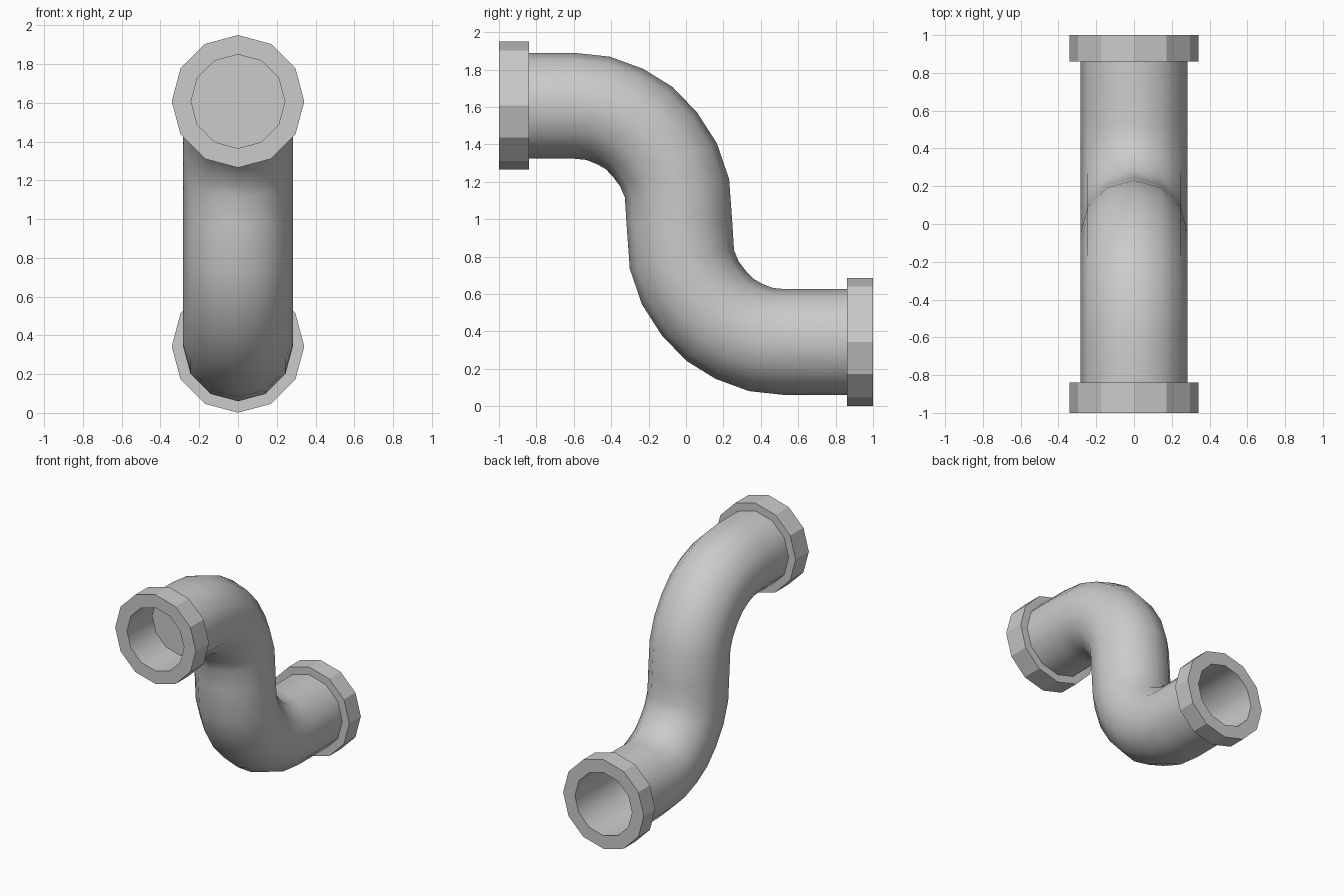
import bpy, bmesh, math
from mathutils import Vector

if "Cube" in bpy.data.objects:
    bpy.data.objects.remove(bpy.data.objects["Cube"])

SIDES = 12
R_BORE, R_PIPE, R_FLANGE = 0.242, 0.283, 0.342
Z_TOP, Z_LOW = 1.607, 0.343


def sweep(name, stations, cap_first=False, cap_last=False):
    """Skin 12-sided rings; each station is (y, z, tangent angle in degrees, radius)."""
    bm = bmesh.new()
    rings = []
    for y, z, ang, r in stations:
        t = math.radians(ang)
        n = Vector((0, -math.sin(t), math.cos(t)))
        ring = []
        for k in range(SIDES):
            a = 2 * math.pi * k / SIDES
            ring.append(bm.verts.new(Vector((0, y, z)) + r * (Vector((math.cos(a), 0, 0)) + n * math.sin(a) - Vector((0, 0, 0)))))
        rings.append(ring)
    for a, b in zip(rings, rings[1:]):
        for k in range(SIDES):
            m = (k + 1) % SIDES
            bm.faces.new((a[k], b[k], b[m], a[m]))
    if cap_first:
        bm.faces.new(rings[0])
    if cap_last:
        bm.faces.new(rings[-1][::-1])
    mesh = bpy.data.meshes.new(name)
    bm.to_mesh(mesh)
    bm.free()
    ob = bpy.data.objects.new(name, mesh)
    bpy.context.collection.objects.link(ob)
    return ob


# S-bend centre line: upper half, then its point-mirrored lower half
upper = [(-0.60, Z_TOP, 0), (-0.47, 1.593, -13), (-0.352, 1.549, -26),
         (-0.25, 1.487, -39), (-0.164, 1.397, -52), (-0.093, 1.29, -66),
         (-0.048, 1.165, -80)]
mid_y, mid_z = -0.035, (Z_TOP + Z_LOW) / 2
lower = [(2 * mid_y - y, 2 * mid_z - z, a) for y, z, a in reversed(upper)]
bend = upper + [(mid_y, mid_z, -90)] + lower

# Outer pipe wall
path = [(-0.84, Z_TOP, 0)] + bend + [(0.86, Z_LOW, 0)]
pipe = sweep("pipe", [(*p, R_PIPE) for p in path])

# End flanges
front_flange = sweep("front_flange", [
    (-1, Z_TOP, 0, R_BORE), (-1, Z_TOP, 0, R_FLANGE),
    (-0.84, Z_TOP, 0, R_FLANGE), (-0.84, Z_TOP, 0, R_PIPE)])
back_flange = sweep("back_flange", [
    (0.86, Z_LOW, 0, R_PIPE), (0.86, Z_LOW, 0, R_FLANGE),
    (1, Z_LOW, 0, R_FLANGE), (1, Z_LOW, 0, R_BORE)])

# Bores: a short closed one at the front, a long one following the bend at the back
front_bore = sweep("front_bore", [(-0.695, Z_TOP, 0, R_BORE), (-1, Z_TOP, 0, R_BORE)],
                   cap_first=True)
back_path = [(1, Z_LOW, 0)] + bend[::-1]
back_bore = sweep("back_bore", [(*p, R_BORE) for p in back_path], cap_last=True)

# Smooth round walls, crisp rims
for ob in (pipe, front_flange, back_flange, front_bore, back_bore):
    bpy.ops.object.select_all(action='DESELECT')
    ob.select_set(True)
    bpy.context.view_layer.objects.active = ob
    limit = 25 if "flange" in ob.name else 50
    bpy.ops.object.shade_smooth_by_angle(angle=math.radians(limit))
